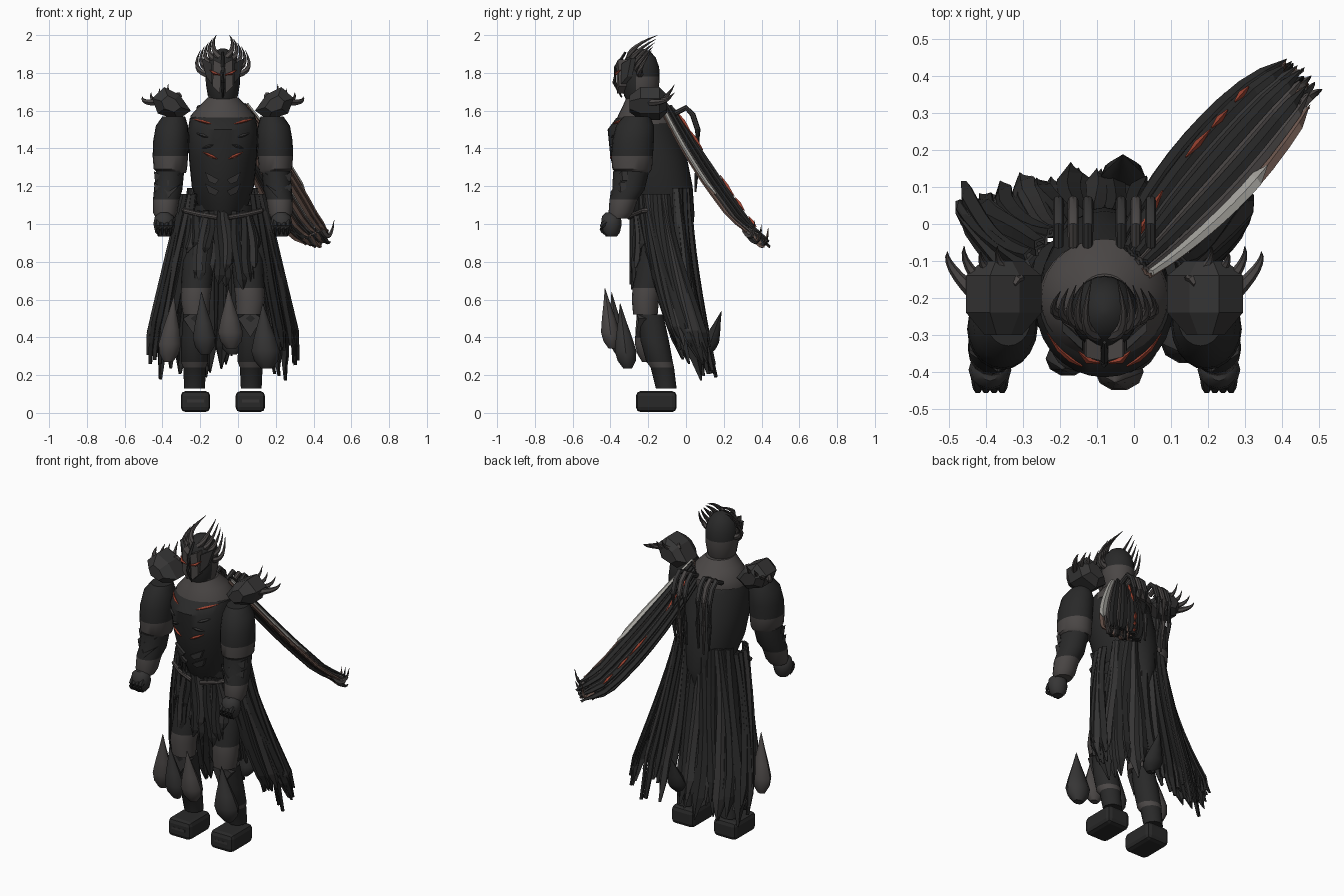
import bpy, bmesh, math, random
from mathutils import Vector as V

random.seed(4)
if "Cube" in bpy.data.objects:
    bpy.data.objects.remove(bpy.data.objects["Cube"])
CX = -0.08  # body axis


def material(name, r, g, b):
    m = bpy.data.materials.new(name)
    m.diffuse_color = (r, g, b, 1)
    m.use_nodes = True
    p = m.node_tree.nodes["Principled BSDF"]
    p.inputs["Base Color"].default_value = (r, g, b, 1)
    p.inputs["Roughness"].default_value = 0.8
    return m


BLACK = material("charcoal", .022, .022, .022)
DARK = material("dark grey", .037, .036, .036)
WARM = material("warm grey", .07, .063, .061)
RED = material("ember red", .33, .055, .03)
BROWN = material("ash brown", .16, .1, .08)
PALE = material("bone white", .42, .41, .38)


def build(name, verts, faces, mats, rule=None, smooth=True, recalc=True):
    me = bpy.data.meshes.new(name)
    me.from_pydata([tuple(v) for v in verts], [], faces)
    if recalc:
        bm = bmesh.new()
        bm.from_mesh(me)
        bmesh.ops.recalc_face_normals(bm, faces=bm.faces)
        bm.to_mesh(me)
        bm.free()
    for m in mats:
        me.materials.append(m)
    for p in me.polygons:
        p.use_smooth = smooth
        if rule:
            p.material_index = rule(p.center)
    ob = bpy.data.objects.new(name, me)
    bpy.context.scene.collection.objects.link(ob)
    if smooth:
        bpy.ops.object.select_all(action='DESELECT')
        ob.select_set(True)
        bpy.context.view_layer.objects.active = ob
        bpy.ops.object.shade_smooth_by_angle(angle=math.radians(40))
    return ob


def skin(rings):
    n = len(rings[0])
    verts = [v for r in rings for v in r]
    faces = [(i * n + j, i * n + (j + 1) % n, (i + 1) * n + (j + 1) % n, (i + 1) * n + j)
             for i in range(len(rings) - 1) for j in range(n)]
    last = (len(rings) - 1) * n
    return verts, faces + [tuple(range(n)), tuple(range(last, last + n))]


def loft(name, secs, mats, n=20, rule=None):
    """Level oval rings: x, y, z, radius x, radius y."""
    rings = [[V((x + a * math.cos(math.tau * k / n), y + b * math.sin(math.tau * k / n), z))
              for k in range(n)] for x, y, z, a, b in secs]
    return build(name, *skin(rings), mats, rule)


def tube(name, pts, radii, mat, n=6):
    pts = [V(p) for p in pts]
    rings = []
    for i, p in enumerate(pts):
        d = pts[min(i + 1, len(pts) - 1)] - pts[max(i - 1, 0)]
        q = d.to_track_quat('Z', 'Y')
        rings.append([p + q @ V((radii[i] * math.cos(math.tau * k / n),
                                 radii[i] * math.sin(math.tau * k / n), 0)) for k in range(n)])
    return build(name, *skin(rings), [mat])


def horn(name, a, b, c, r, mat, n=6):
    a, b, c = V(a), V(b), V(c)
    ts = [k / 6 for k in range(7)]
    tube(name, [a * (1 - t) ** 2 + b * 2 * t * (1 - t) + c * t * t for t in ts],
         [r * (1 - t) ** .8 + .001 for t in ts], mat, n)


def prism(name, pts, depth, mat):
    pts = [V(p) for p in pts]
    return build(name, *skin([pts, [p + V(depth) for p in pts]]), [mat], smooth=False)


def ribbon(name, rows, top, under, thick=.008):
    """Creased strip; each row is centre, half-width vector, crease lift."""
    verts = [v for p, s, l in rows for v in (p - s, p + l, p + s)]
    faces = [(3 * i + k, 3 * i + k + 1, 3 * i + k + 4, 3 * i + k + 3)
             for i in range(len(rows) - 1) for k in (0, 1)]
    ob = build(name, verts, faces, [top, under], smooth=False, recalc=False)
    m = ob.modifiers.new("thickness", 'SOLIDIFY')
    m.thickness, m.offset, m.material_offset = thick, -1, 1


# Torso: z, half width, front y, back y
TORSO = [(.925, .03, -.12, .02), (.95, .065, -.22, .035), (1.05, .12, -.29, .045), (1.2, .165, -.36, .035),
         (1.35, .18, -.4, .005), (1.5, .185, -.415, -.045), (1.56, .175, -.37, -.07), (1.6, .1, -.3, -.12)]
loft("torso", [(CX, (f + b) / 2, z, w, (b - f) / 2) for z, w, f, b in TORSO], [BLACK], 28)


def chest(x, z):
    """Point on the front of the torso."""
    for p, q in zip(TORSO, TORSO[1:]):
        if p[0] <= z <= q[0]:
            t = (z - p[0]) / (q[0] - p[0])
            w, f, b = [p[k] + t * (q[k] - p[k]) for k in (1, 2, 3)]
            r = math.sqrt(max(0, 1 - (x / w) ** 2))
            return V((CX + x, (f + b) / 2 - r * (b - f) / 2 - .003, z))


loft("collar", [(CX, -.205, 1.53, .178, .165), (CX, -.2, 1.575, .17, .16), (CX, -.21, 1.625, .125, .125),
                (CX, -.225, 1.67, .08, .09)], [WARM], 28)
loft("hips", [(CX, -.13, .9, .1, .09), (CX, -.14, 1.0, .16, .12), (CX, -.15, 1.1, .16, .12)], [BLACK])

# Head: lower back of the skull is lighter
loft("head", [(CX, -.24, z, a, b) for z, a, b in
              ((1.64, .06, .07), (1.68, .08, .088), (1.74, .09, .098), (1.78, .092, .1), (1.83, .09, .098),
               (1.88, .075, .08), (1.915, .045, .05), (1.93, .01, .01))],
     [BLACK, WARM], 24, lambda c: int(c.z < 1.78 and c.y > -.27))
tube("mask_ridge", [(CX, -.32, 1.91), (CX, -.37, 1.83), (CX, -.38, 1.75), (CX, -.34, 1.67)],
     [.006, .011, .01, .004], BLACK, 4)

for s, side in ((1, "left"), (-1, "right")):
    def P(x, y, z):
        return V((CX + s * x, y, z))

    # Mask and crown of horns
    prism(side + "_mask_plate", [P(.01, -.37, 1.85), P(.05, -.36, 1.87), P(.055, -.355, 1.73),
                                 P(.015, -.365, 1.69)], (0, .05, 0), WARM)
    prism(side + "_mask_cheek", [P(.058, -.345, 1.74), P(.088, -.31, 1.78), P(.115, -.29, 1.88),
                                 P(.06, -.34, 1.85)], (0, .025, 0), DARK)
    tube(side + "_eye_slit", [P(.012, -.376, 1.79), P(.045, -.37, 1.797), P(.07, -.345, 1.815)],
         [.003, .009, .002], RED, 4)
    for i in range(5):
        horn(f"{side}_crown_horn_{i}", P(.02 + .016 * i, -.3 + .014 * i, 1.88 - .022 * i),
             P(.075 + .024 * i, -.3 + .01 * i, 1.94 - .032 * i), P(.035 + .021 * i, -.15 - .008 * i, 2 - .02 * i),
             .018, WARM)

    # Shoulder pad with spikes
    outline = ((.17, 1.6), (.23, 1.685), (.31, 1.725), (.375, 1.665), (.345, 1.585), (.24, 1.55))
    rings = [[P(.275 + (x - .275) * f, y, 1.635 + (z - 1.635) * f) for x, z in outline]
             for y, f in ((-.3, .5), (-.24, 1), (-.14, 1), (-.1, .55))]
    build(side + "_shoulder_pad", *skin(rings), [DARK], smooth=False)
    for i in range(4):
        horn(f"{side}_pad_spike_{i}", P(.23 + .04 * i, -.16 - .01 * i, 1.68 - .012 * i),
             P(.3 + .045 * i, -.11, 1.64), P(.29 + .045 * i, -.06 - .015 * (i % 2), 1.74 - .022 * i), .02, WARM)

    # Arm
    loft(side + "_upper_arm", [P(x, y, z)[:] + (a, b) for x, y, z, a, b in
         ((.27, -.28, 1.27, .075, .085), (.278, -.285, 1.29, .088, .105), (.278, -.285, 1.36, .094, .11),
          (.275, -.28, 1.44, .094, .11), (.27, -.27, 1.52, .085, .1), (.26, -.26, 1.57, .06, .07))],
         [BLACK, WARM], 20, lambda c: int(c.z < 1.36))
    loft(side + "_forearm", [P(x, y, z)[:] + (a, b) for x, y, z, a, b in
         ((.305, -.355, 1.03, .05, .05), (.305, -.345, 1.06, .064, .065), (.3, -.33, 1.13, .07, .075),
          (.29, -.305, 1.18, .075, .085), (.28, -.29, 1.28, .075, .095))],
         [BLACK, WARM], 16, lambda c: int(c.z < 1.12))
    for i in range(2):
        z = 1.25 - .06 * i
        prism(f"{side}_bracer_plate_{i}", [P(.225, -.36 - .01 * i, z + .02), P(.29, -.39 - .01 * i, z - .02),
              P(.365, -.34 - .01 * i, z + .03), P(.36, -.335 - .01 * i, z - .02), P(.29, -.39 - .012 * i, z - .05)],
              (0, .03, 0), DARK)
    loft(side + "_fist", [P(.31, -.395, z)[:] + (a, b) for z, a, b in
         ((.935, .03, .03), (.955, .048, .045), (1.0, .058, .055), (1.04, .05, .05), (1.06, .025, .03))], [DARK], 12)
    for i in range(4):
        x = .277 + .022 * i
        horn(f"{side}_finger_{i}", P(x, -.42, 1.01), P(x, -.48, .975), P(x, -.415, .935), .017, BLACK)

    # Leg and boot
    loft(side + "_thigh", [P(x, y, z)[:] + (a, b) for x, y, z, a, b in
         ((.14, -.215, .52, .07, .065), (.145, -.215, .6, .078, .072), (.14, -.205, .66, .08, .078),
          (.13, -.17, .8, .085, .09), (.11, -.13, 1, .085, .09))],
         [BLACK, WARM], 16, lambda c: int(c.z < .66))
    loft(side + "_shin", [P(x, y, z)[:] + (a, b) for x, y, z, a, b in
         ((.15, -.105, .13, .055, .055), (.15, -.125, .24, .06, .062), (.15, -.14, .27, .072, .07),
          (.15, -.165, .38, .07, .075), (.145, -.19, .52, .065, .07))],
         [BLACK, WARM], 12, lambda c: int(.24 < c.z < .3))
    prism(side + "_knee_plate", [P(.08, -.25, .5), P(.145, -.27, .4), P(.21, -.25, .5), P(.145, -.27, .54)],
          (0, .04, 0), DARK)
    boot = build(side + "_boot", *skin([[P(.145 + a * .078, -.157 + b * .108, z) for a, b in
                 ((-1, -1), (1, -1), (1, 1), (-1, 1))] for z in (.004, .116)]), [BLACK], smooth=False)
    bv = boot.modifiers.new("rounding", 'BEVEL')
    bv.width, bv.segments = .026, 2
    prism(side + "_boot_slot", [P(.1, -.266, .055), P(.19, -.266, .055), P(.19, -.266, .07), P(.1, -.266, .07)],
          (0, .006, 0), DARK)

    # Chest cracks, belly plates and belt bars
    for i, (x1, z1, x2, z2) in enumerate(((.06, 1.53, .155, 1.555), (.03, 1.345, .105, 1.38),
                                          (.08, 1.46, .14, 1.48), (.05, 1.42, .11, 1.4))):
        tube(f"{side}_chest_crack_{i}", [chest(s * (x1 + (x2 - x1) * t), z1 + (z2 - z1) * t)
                                         for t in (0, .33, .67, 1)], [.002, .008, .007, .001],
             RED if i < 2 else DARK, 4)
    for i in range(2):
        prism(f"{side}_belly_plate_{i}", [chest(s * x, z - .06 * i) for x, z in
              ((.02, 1.235), (.095, 1.275), (.075, 1.225), (.04, 1.21))], (0, -.018, 0), DARK)
    tube(side + "_belt_bar", [P(.03, -.3, 1.035), P(.12, -.275, 1.05), P(.2, -.23, 1.07), P(.22, -.12, 1.08)],
         [.013] * 4, WARM, 8)

    # Hooped cords standing off the back
    for i in range(3):
        x = .045 + .04 * i
        tube(f"{side}_back_cord_{i}", [P(x, -.06, 1.585), P(x, .0, 1.615), P(x, .035, 1.58), P(x, .062, 1.5),
             P(x, .062, 1.36), P(x * .9, .05, 1.2 - .03 * (i % 2))], [.014, .015, .015, .015, .014, .005],
             (DARK, WARM, DARK)[i], 8)

# Tattered skirt: overlapping strips, angle measured from the back
for k in range(72):
    deg = k * 5 - 180 + random.uniform(-2, 2)
    a, turn = math.radians(deg), abs(deg)
    if 60 < turn < 72:
        continue
    out, tan = V((math.sin(a), math.cos(a), 0)), V((math.cos(a), -math.sin(a), 0))
    if turn > 135:
        top, low, sweep = 1.07, random.uniform(.64, .9), .0
    elif turn > 66:
        top, low, sweep = 1.16, random.uniform(.24, .46), .25
    else:
        top, low, sweep = 1.19, random.uniform(.17, .36), .14
    layer = .012 * (k % 2)
    rows = []
    for j in range(9):
        t = j / 8
        z = top + (low - top) * t
        g = (1.18 - z) / .98
        rx = .2 + .18 * min(1, max(0, g) * 1.3) + layer
        ry = .14 + layer
        p = V((CX + rx * out.x, -.135 + ry * out.y + sweep * max(0, g) ** 1.5, z))
        p += tan * .01 * math.sin(5 * t + k)
        w = (.02 + .018 * g) * (.12 if j == 8 else 1)
        rows.append((p, tan * w, out * .013))
    ribbon(f"skirt_strip_{k}", rows, (BLACK, BLACK, DARK)[k % 3], BLACK)

# Floating shards: x, y, base z, tip z, radius, lean
for i, (x, y, z0, z1, r, lean, m) in enumerate((
        (-.36, -.23, .27, .62, .06, .03, WARM), (-.18, -.37, .31, .64, .06, -.02, DARK),
        (-.04, -.405, .34, .66, .066, -.015, WARM), (.145, -.325, .235, .58, .075, -.02, DARK),
        (-.03, .14, .31, .54, .06, .0, BLACK))):
    loft(f"floating_shard_{i}", [(x + lean * (t - .3), y + (.08 if y > 0 else -.04) * (t - .4), z0 + (z1 - z0) * t,
         r * f, r * f * .8) for t, f in ((0, .4), (.12, .85), (.27, 1), (.5, .72), (.75, .35), (1, .02))], [m], 10)

# Single wing: long overlapping feathers along a drooping spine
SPINE = [V(p) for p in ((.01, -.09, 1.62), (.125, .045, 1.4), (.24, .175, 1.2), (.36, .31, 1.01), (.46, .41, .92))]
ACROSS, UP = V((.7, -.62, .36)), V((.5, .5, .7))
TOPS = (BLACK, BLACK, DARK, BLACK, WARM, BLACK, WARM, PALE)
UNDERS = (BROWN, BLACK, BROWN, WARM, BROWN, PALE, BROWN, BROWN)


def spine(t):
    i = min(3, int(t * 4))
    return SPINE[i].lerp(SPINE[i + 1], t * 4 - i)


for layer in range(2):
    for k in range(8):
        u = (k - 3.5) / 3.5
        end = (.6 if k == 7 and layer == 0 else random.uniform(.94, 1.02)) - .08 * layer
        rows = []
        for j in range(10):
            t = end * j / 9
            hw = .035 + .075 * math.sin(math.pi * min(1, t * .85 + .06)) ** .7
            w = hw * .2 * (.1 if j == 9 else 1)
            rows.append((spine(t) + ACROSS * hw * u + UP * (.012 * (k % 2) - .014 * layer - .02 * u * u),
                         ACROSS * w, UP * .008))
        ribbon(f"wing_feather_{layer}_{k}", rows, BROWN if layer and k > 5 else TOPS[k], UNDERS[k], .01)

# Glowing cracks near the trailing edge of the wing
for i, (t0, t1) in enumerate(((.02, .14), (.12, .24), (.4, .54), (.55, .64), (.68, .76))):
    ts = (t0, (t0 + t1) / 2, t1)
    tube(f"wing_ember_{i}", [spine(t) - ACROSS * (.035 + .05 * min(1, 3 * t)) + UP * .012 for t in ts],
         [.002, .01, .002], RED, 4)
for i in range(9):
    b = SPINE[4] + ACROSS * (i - 4) * .014 - V((.06, .06, -.03))
    horn(f"wing_tip_barb_{i}", b, b + V((.05, .04, -.09)),
         b + V((.05 + .01 * (i % 3), .05 + .01 * (i % 2), .05 - .035 * (i % 4))), .02, (BROWN, BLACK, WARM)[i % 3], 5)
